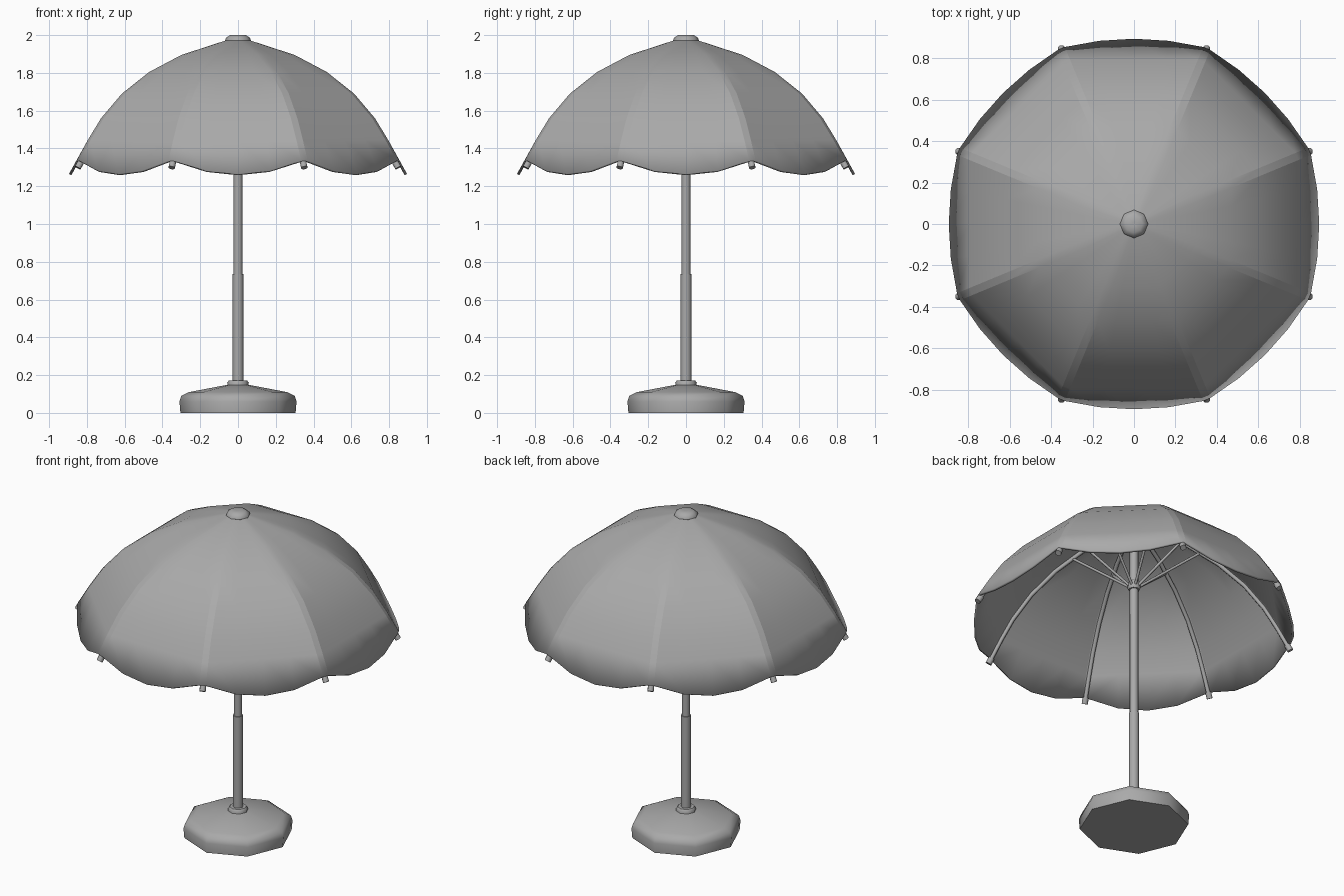
import bpy, bmesh, math
from mathutils import Vector

if "Cube" in bpy.data.objects:
    bpy.data.objects.remove(bpy.data.objects["Cube"])

grey = bpy.data.materials.new("plain_grey")
GREY = (0.4, 0.4, 0.4, 1)
grey.diffuse_color = GREY
grey.use_nodes = True
grey.node_tree.nodes["Principled BSDF"].inputs["Base Color"].default_value = GREY

SIDES = 8
STEP = math.tau / SIDES
HALF = STEP / 2


def finish(name, bm, angle):
    bmesh.ops.recalc_face_normals(bm, faces=bm.faces)
    mesh = bpy.data.meshes.new(name)
    bm.to_mesh(mesh)
    bm.free()
    mesh.materials.append(grey)
    obj = bpy.data.objects.new(name, mesh)
    bpy.context.collection.objects.link(obj)
    bpy.ops.object.select_all(action="DESELECT")
    obj.select_set(True)
    bpy.context.view_layer.objects.active = obj
    bpy.ops.object.shade_smooth_by_angle(angle=math.radians(angle))
    return obj


def bridge(bm, rings):
    for a, b in zip(rings, rings[1:]):
        n = len(a)
        for i in range(n):
            j = (i + 1) % n
            bm.faces.new((a[i], a[j], b[j], b[i]))


def lathe(name, profile, sides=SIDES):
    """Closed turned part from (radius, height) pairs."""
    bm = bmesh.new()
    rings = [[bm.verts.new((r * math.cos(math.tau * i / sides),
                            r * math.sin(math.tau * i / sides), z))
              for i in range(sides)] for r, z in profile]
    bridge(bm, rings)
    bm.faces.new(rings[0])
    bm.faces.new(rings[-1])
    return finish(name, bm, 50)


def tube(name, path, radius, sides=8):
    """Round bar along points lying in one upright radial plane."""
    bm = bmesh.new()
    side = Vector((-path[-1].y, path[-1].x, 0)).normalized()
    rings = []
    for i, p in enumerate(path):
        along = (path[min(i + 1, len(path) - 1)] - path[max(i - 1, 0)]).normalized()
        up = along.cross(side)
        rings.append([bm.verts.new(p + radius * (side * math.cos(math.tau * k / sides)
                                                 + up * math.sin(math.tau * k / sides)))
                      for k in range(sides)])
    bridge(bm, rings)
    bm.faces.new(rings[0])
    bm.faces.new(rings[-1])
    return finish(name, bm, 50)


# Weighted base, collar and two-stage pole
lathe("base", [(0.305, 0), (0.31, 0.06), (0.3, 0.09), (0.26, 0.11), (0.06, 0.148)])
lathe("base_collar", [(0.055, 0.13), (0.057, 0.16), (0.048, 0.172), (0.025, 0.172)])
lathe("lower_pole", [(0.029, 0.14), (0.029, 0.735)])
lathe("upper_pole", [(0.024, 0.7), (0.024, 1.97)])
lathe("runner", [(0.032, 1.53), (0.036, 1.54), (0.036, 1.57), (0.032, 1.58)])
lathe("top_cap", [(0.06, 1.962), (0.068, 1.972), (0.064, 1.985), (0.042, 2.0), (0.01, 2.0)])

# Canopy: eight flat panels with chamfered seams and a scalloped rim
canopy_curve = [(0.02, 1.978), (0.07, 1.97), (0.3, 1.895), (0.47, 1.805), (0.615, 1.69),
                (0.725, 1.56), (0.795, 1.445), (0.855, 1.335)]
bm = bmesh.new()
rings = []
for row, (apothem, z) in enumerate(canopy_curve):
    ring = []
    seam = min(0.02, 0.1 * apothem)
    for k in range(SIDES):
        out = Vector((math.cos(k * STEP), math.sin(k * STEP), 0))
        across = Vector((-out.y, out.x, 0))
        for t in (-1, -0.5, 0, 0.5, 1):
            drop = 0.07 * (1 - t * t) if row == len(canopy_curve) - 1 else 0
            width = apothem * math.tan(HALF) - seam
            p = out * (apothem + 0.57 * drop) + across * width * t
            p.z = z - drop
            ring.append(bm.verts.new(p))
    rings.append(ring)
bridge(bm, rings)
bm.faces.new(rings[0])
canopy = finish("canopy", bm, 12.5)
# An open shell needs its faces turned up before thickening
if sum(p.normal.z for p in canopy.data.polygons) < 0:
    canopy.data.flip_normals()
thick = canopy.modifiers.new("cloth_thickness", "SOLIDIFY")
thick.thickness = 0.014
thick.offset = -1

# Ribs under the seams, their end tips, and struts up from the runner
for k in range(SIDES):
    a = HALF + k * STEP
    out = Vector((math.cos(a), math.sin(a), 0))

    def at(r, z):
        return out * r + Vector((0, 0, z))

    path = []
    for i, (r, z) in enumerate(canopy_curve[1:]):
        tilt = math.radians(18 + 7.5 * i)
        path.append(at(r / math.cos(HALF) - 0.026 * math.sin(tilt), z - 0.026 * math.cos(tilt)))
    end = at(0.912, 1.308)
    tube(f"rib_{k + 1}", path + [end], 0.012)
    along = (end - path[-2]).normalized()
    tube(f"rib_tip_{k + 1}", [end - along * 0.025, end + along * 0.004, end + along * 0.012], 0.018)
    tube(f"strut_{k + 1}", [at(0.028, 1.555), at(0.39, 1.838)], 0.008)
